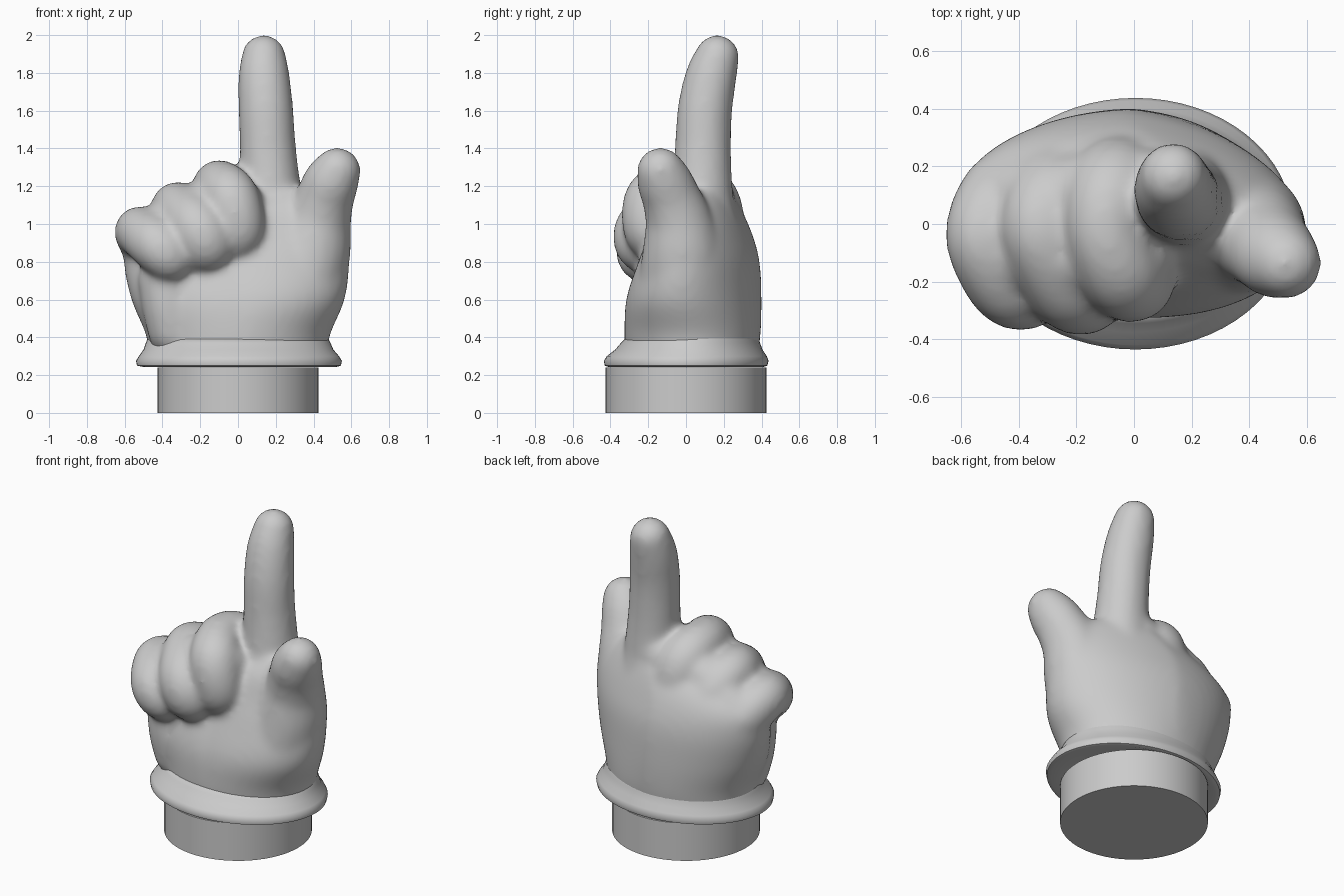
import bpy, bmesh, math
from mathutils import Matrix, Vector

cube = bpy.data.objects.get("Cube")
if cube:
    bpy.data.objects.remove(cube)

grey = bpy.data.materials.new("plain grey")
grey.use_nodes = True
grey.diffuse_color = (0.6, 0.6, 0.6, 1)
grey.node_tree.nodes["Principled BSDF"].inputs["Base Color"].default_value = (0.6, 0.6, 0.6, 1)


def make_object(name, bm):
    bmesh.ops.recalc_face_normals(bm, faces=bm.faces)
    mesh = bpy.data.meshes.new(name)
    bm.to_mesh(mesh)
    bm.free()
    mesh.materials.append(grey)
    obj = bpy.data.objects.new(name, mesh)
    bpy.context.collection.objects.link(obj)
    bpy.ops.object.select_all(action="DESELECT")
    obj.select_set(True)
    bpy.context.view_layer.objects.active = obj
    return obj


def catmull(points, steps):
    """Smoothly interpolate tuples of any length."""
    pts = [Vector(p) for p in points]
    pts = [pts[0] * 2 - pts[1]] + pts + [pts[-1] * 2 - pts[-2]]
    result = []
    for a, b, c, d in zip(pts, pts[1:], pts[2:], pts[3:]):
        for i in range(steps):
            t = i / steps
            result.append(b + (c - a) * (t / 2) + (a * 2 - b * 5 + c * 4 - d) * (t * t / 2)
                          + (b * 3 - a - c * 3 + d) * (t ** 3 / 2))
    return result + [pts[-2]]


def loft(bm, sections, sides=64):
    """Capped stack of ellipses: z, x min, x max, y min, y max, forward lean of the left half."""
    rings = []
    for z, x0, x1, y0, y1, lean in sections:
        ring = []
        for i in range(sides):
            a = math.tau * i / sides
            y = (y0 + y1) / 2 + (y1 - y0) / 2 * math.sin(a) - lean * max(math.cos(a), 0)
            ring.append(bm.verts.new(((x0 + x1) / 2 + (x1 - x0) / 2 * math.cos(a), y, z)))
        rings.append(ring)
    for low, high in zip(rings, rings[1:]):
        for i in range(sides):
            j = (i + 1) % sides
            bm.faces.new((low[i], low[j], high[j], high[i]))
    bm.faces.new(rings[0][::-1])
    bm.faces.new(rings[-1])


def finger(bm, path):
    """Rounded tapered finger along x, y, z, radius points."""
    for p in catmull([Vector(q) for q in path], 8):
        bmesh.ops.create_icosphere(bm, subdivisions=3, radius=p[3],
                                   matrix=Matrix.Translation(p[:3]))


# Hand: palm and fingers fused into one soft skin
hand = bmesh.new()
palm = [(0.3, -0.47, 0.47, -0.32, 0.38, 0), (0.42, -0.49, 0.49, -0.325, 0.395, 0.02),
        (0.6, -0.565, 0.565, -0.31, 0.4, 0.07), (0.8, -0.605, 0.59, -0.24, 0.39, 0.09),
        (0.95, -0.58, 0.57, -0.18, 0.35, 0.09), (1.08, -0.38, 0.5, -0.13, 0.29, 0.08),
        (1.18, -0.05, 0.38, -0.06, 0.22, 0.05)]
loft(hand, catmull(palm, 5))
# heel of the palm under the folded fingers
finger(hand, [(-0.34, -0.11, 0.44, 0.14), (-0.365, -0.12, 0.57, 0.145), (-0.38, -0.11, 0.7, 0.15)])
# index finger
finger(hand, [(0.17, 0.11, 0.9, 0.19), (0.17, 0.085, 1.08, 0.175), (0.168, 0.085, 1.22, 0.162),
              (0.158, 0.09, 1.4, 0.151), (0.148, 0.1, 1.6, 0.147),
              (0.138, 0.13, 1.77, 0.138), (0.136, 0.165, 1.884, 0.118)])
# thumb
finger(hand, [(0.34, -0.02, 0.7, 0.23), (0.385, -0.02, 0.85, 0.212), (0.42, -0.035, 1.0, 0.18),
              (0.458, -0.075, 1.13, 0.157), (0.49, -0.11, 1.215, 0.148), (0.525, -0.135, 1.28, 0.126)])
# soft web between the knuckles, at the back and the front
finger(hand, [(-0.46, 0.1, 0.88, 0.145), (-0.2, 0.09, 1.06, 0.155), (0.08, 0.1, 1.13, 0.16)])
finger(hand, [(-0.46, -0.1, 0.93, 0.135), (-0.22, -0.11, 1.07, 0.14), (0, -0.12, 1.11, 0.135)])
# folded fingers
finger(hand, [(-0.02, 0.15, 0.85, 0.18), (-0.07, 0.12, 1.12, 0.165), (-0.1, -0.02, 1.2, 0.14),
              (-0.04, -0.17, 1.14, 0.15), (0.0, -0.19, 0.98, 0.145), (-0.03, -0.12, 0.88, 0.13)])
finger(hand, [(-0.2, 0.15, 0.8, 0.18), (-0.28, 0.1, 1.0, 0.16), (-0.32, -0.03, 1.085, 0.14),
              (-0.23, -0.2, 1.0, 0.155), (-0.17, -0.225, 0.9, 0.155), (-0.17, -0.13, 0.84, 0.13)])
finger(hand, [(-0.35, 0.08, 0.75, 0.18), (-0.46, 0.08, 0.88, 0.155), (-0.52, -0.05, 0.96, 0.135),
              (-0.44, -0.2, 0.9, 0.145), (-0.37, -0.23, 0.83, 0.135), (-0.34, -0.15, 0.79, 0.12)])
glove = make_object("gloved_hand", hand)
remesh = glove.modifiers.new("Fuse", "REMESH")
remesh.mode = "VOXEL"
remesh.voxel_size = 0.018
remesh.use_smooth_shade = True
soften = glove.modifiers.new("Soften", "SMOOTH")
soften.factor = 0.5
soften.iterations = 18

# Flared cuff with a rolled lip
cuff = bmesh.new()
loft(cuff, [(0.26, -0.42, 0.42, -0.37, 0.37, 0), (0.243, -0.5, 0.52, -0.41, 0.41, 0),
            (0.25, -0.535, 0.545, -0.43, 0.43, 0), (0.275, -0.54, 0.55, -0.435, 0.437, 0),
            (0.3, -0.525, 0.535, -0.42, 0.428, 0), (0.335, -0.5, 0.505, -0.375, 0.405, 0),
            (0.37, -0.488, 0.49, -0.345, 0.392, 0), (0.395, -0.478, 0.478, -0.32, 0.383, 0)])
make_object("glove_cuff", cuff)
bpy.ops.object.shade_smooth_by_angle(angle=math.radians(50))

# Round wrist plug
wrist = bmesh.new()
loft(wrist, [(z, -0.425, 0.425, -0.425, 0.425, 0) for z in (0, 0.24)])
make_object("wrist_base", wrist)
bpy.ops.object.shade_smooth_by_angle(angle=math.radians(40))
